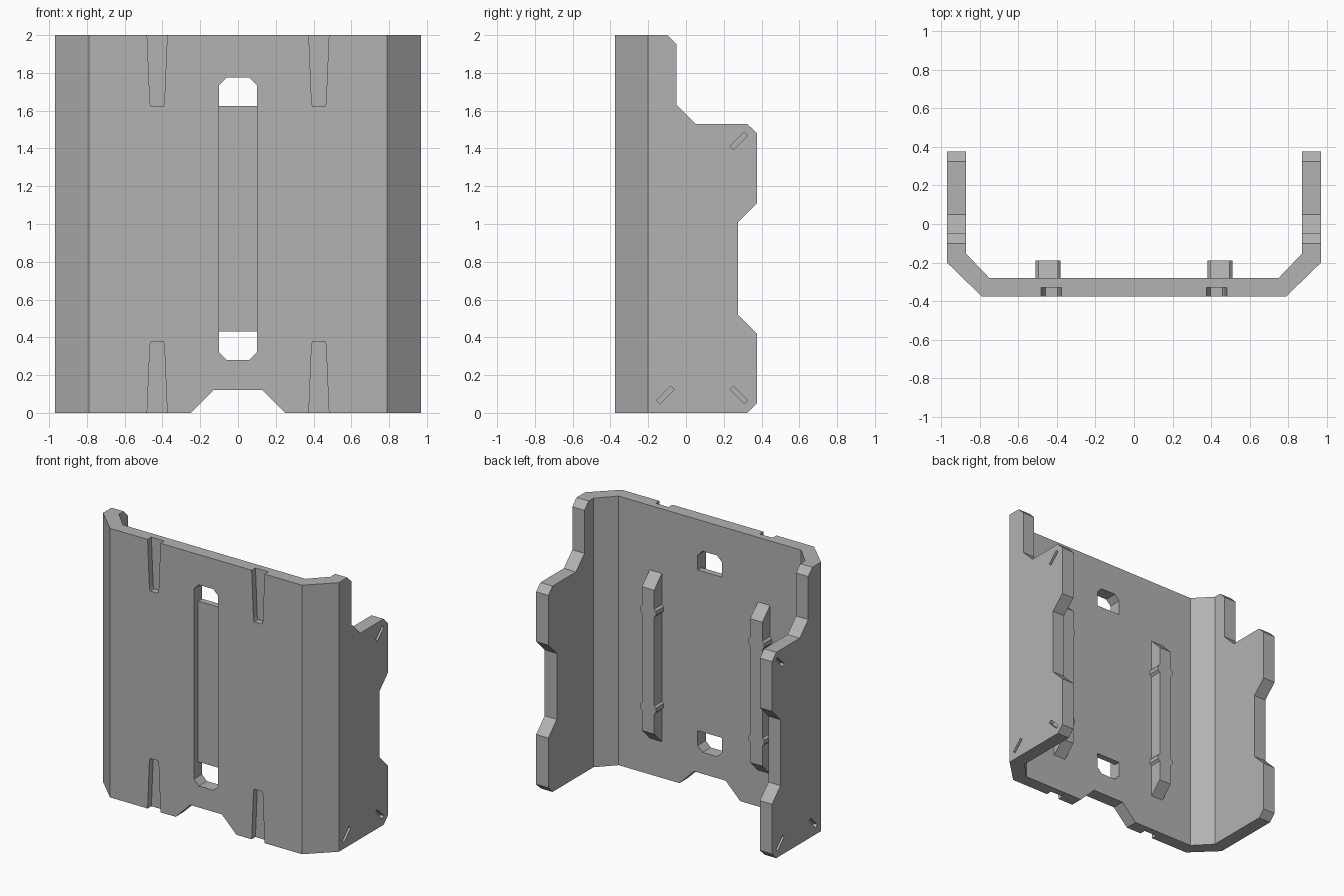
import bpy
import bmesh
from mathutils import Vector

old = bpy.data.objects.get("Cube")
if old:
    bpy.data.objects.remove(old, do_unlink=True)

grey = bpy.data.materials.new("plain_grey")
grey.use_nodes = True
COLOUR = (0.45, 0.45, 0.45, 1)
grey.diffuse_color = COLOUR
grey.node_tree.nodes["Principled BSDF"].inputs["Base Color"].default_value = COLOUR


def prism(name, outline, axis, lo, hi):
    """Extrude a 2D outline along an axis, from lo to hi."""
    place = {"x": lambda a, b, t: (t, a, b),
             "y": lambda a, b, t: (a, t, b),
             "z": lambda a, b, t: (a, b, t)}[axis]
    bm = bmesh.new()
    face = bm.faces.new([bm.verts.new(place(a, b, lo)) for a, b in outline])
    new = bmesh.ops.extrude_face_region(bm, geom=[face])["geom"]
    shift = Vector(place(0, 0, hi - lo))
    bmesh.ops.translate(bm, vec=shift, verts=[v for v in new if isinstance(v, bmesh.types.BMVert)])
    bmesh.ops.recalc_face_normals(bm, faces=bm.faces)
    mesh = bpy.data.meshes.new(name)
    bm.to_mesh(mesh)
    bm.free()
    mesh.materials.append(grey)
    obj = bpy.data.objects.new(name, mesh)
    bpy.context.collection.objects.link(obj)
    return obj


def carve(target, cutter, operation="DIFFERENCE"):
    """Apply a boolean and drop the cutter."""
    mod = target.modifiers.new("carve", "BOOLEAN")
    mod.operation = operation
    mod.solver = "EXACT"
    mod.object = cutter
    bpy.context.view_layer.objects.active = target
    bpy.ops.object.modifier_apply(modifier=mod.name)
    bpy.data.objects.remove(cutter, do_unlink=True)


def mirrored(half):
    return half + [(-a, b) for a, b in reversed(half)]


# Channel with bevelled corners, trimmed to the stepped side silhouette
channel = mirrored([(-0.87, 0.5), (-0.97, 0.5), (-0.97, -0.2), (-0.79, -0.375)])
channel += [(0.75, -0.28), (0.87, -0.155)]
channel = [(0.97, 0.5), (0.87, 0.5), (0.87, -0.155), (0.75, -0.28),
           (-0.75, -0.28), (-0.87, -0.155)] + channel[:4] + [(0.79, -0.375), (0.97, -0.2)]
bracket = prism("bracket_shell", channel, "z", -0.1, 2.1)
silhouette = [(-0.5, 0), (0.325, 0), (0.375, 0.05), (0.375, 0.42), (0.275, 0.52),
              (0.275, 1.01), (0.375, 1.11), (0.375, 1.48), (0.325, 1.53), (0.05, 1.53),
              (-0.05, 1.63), (-0.05, 1.95), (-0.1, 2), (-0.5, 2)]
carve(bracket, prism("trim_cutter", silhouette, "x", -1.2, 1.2), "INTERSECT")

# Notch in the bottom edge
carve(bracket, prism("notch_cutter", mirrored([(-0.35, -0.1), (-0.13, 0.12)]), "y", -0.5, -0.2))

# Long front recess, open right through at both ends
slot = mirrored([(-0.06, 0.28), (-0.1, 0.32), (-0.1, 1.735), (-0.06, 1.775)])
carve(bracket, prism("recess_cutter", slot, "y", -0.5, -0.325))
windows = [mirrored([(-0.06, 0.28), (-0.1, 0.32), (-0.1, 0.43)]),
           mirrored([(-0.1, 1.625), (-0.1, 1.735), (-0.06, 1.775)])]
for window in windows:
    carve(bracket, prism("window_cutter", window, "y", -0.5, -0.2))

# Tapered grooves at the top and bottom of the front
for x in (-0.428, 0.428):
    taper = mirrored([(-0.054, -0.02), (-0.038, 0.36), (-0.032, 0.378)])
    for flip in (False, True):
        outline = [(x + a, 2 - b if flip else b) for a, b in taper]
        carve(bracket, prism("groove_cutter", outline, "y", -0.5, -0.33))

# Shallow diagonal marks on the outside of the walls
for side in (-1, 1):
    for y, z, lean in ((0.28, 1.44, 1), (-0.11, 0.095, 1), (0.28, 0.095, -1)):
        outline = [(y + lean * a, z + b) for a, b in
                   ((-0.047, -0.029), (-0.029, -0.047), (0.047, 0.029), (0.029, 0.047))]
        carve(bracket, prism("mark_cutter", outline, "x", *sorted((side * 0.94, side * 1.1))))

# Two ribs on the back, each with two cross ridges
for side, label in ((1, "left"), (-1, "right")):
    x = side * 0.445
    rib = prism(label + "_rib", [(-0.29, 0.26), (-0.19, 0.36), (-0.19, 1.43), (-0.29, 1.53)],
                "x", x - 0.05, x + 0.05)
    for z in (0.54, 1.26):
        ridge = [(x + a, z + b) for a, b in
                 mirrored([(-0.045, -0.035), (-0.065, -0.015), (-0.065, 0.015), (-0.045, 0.035)])]
        carve(rib, prism("ridge", ridge, "y", -0.29, -0.19), "UNION")
